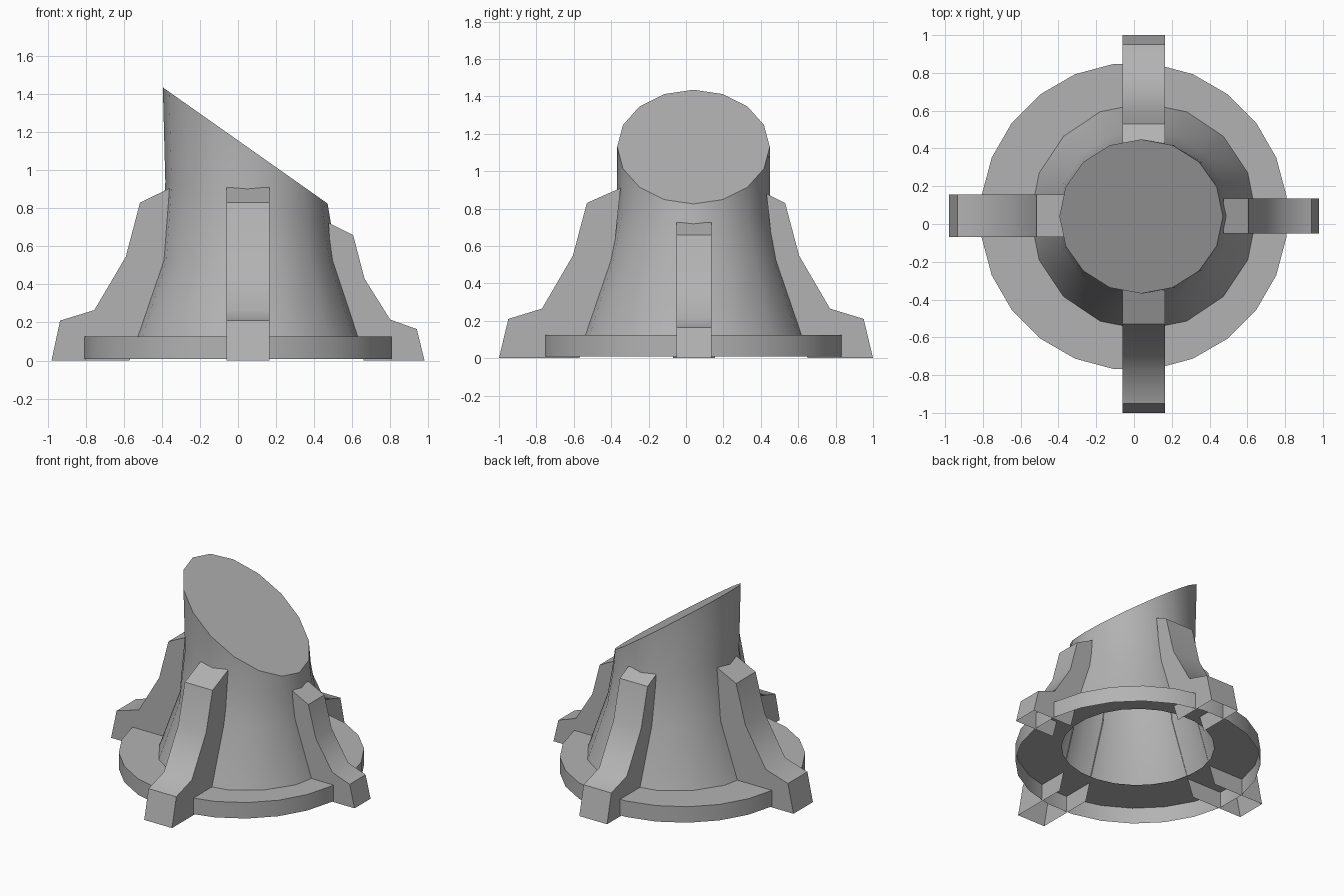
import bpy, bmesh
from math import cos, sin, pi, radians

if "Cube" in bpy.data.objects:
    bpy.data.objects.remove(bpy.data.objects["Cube"])

CY = 0.04  # shared y centre of ring and trunk

# Mid-grey for every part
grey = bpy.data.materials.new("grey")
grey.diffuse_color = (0.45, 0.45, 0.45, 1)
grey.use_nodes = True
grey.node_tree.nodes["Principled BSDF"].inputs["Base Color"].default_value = grey.diffuse_color


def finish(name, bm, angle):
    me = bpy.data.meshes.new(name)
    bm.to_mesh(me)
    bm.free()
    me.materials.append(grey)
    ob = bpy.data.objects.new(name, me)
    bpy.context.collection.objects.link(ob)
    bpy.ops.object.select_all(action='DESELECT')
    ob.select_set(True)
    bpy.context.view_layer.objects.active = ob
    bpy.ops.object.shade_smooth_by_angle(angle=radians(angle))
    return ob


def loop(bm, n, cx, rx, ry, z, slope=0.0, turn=0.0):
    """Ring of n vertices; slope tilts it along x."""
    out = []
    for i in range(n):
        a = 2 * pi * i / n + turn
        x = rx * cos(a)
        out.append(bm.verts.new((cx + x, CY + ry * sin(a), z - slope * x)))
    return out


def bridge(bm, low, high):
    n = len(low)
    for i in range(n):
        j = (i + 1) % n
        bm.faces.new((low[i], low[j], high[j], high[i]))


# Base ring: outer wall and top flange, open underneath
bm = bmesh.new()
rings = [loop(bm, 24, 0, r, r, z, turn=pi / 24)
         for r, z in ((0.815, 0.008), (0.815, 0.125), (0.507, 0.125))]
for a, b in zip(rings, rings[1:]):
    bridge(bm, a, b)
finish("base_ring", bm, 40)

# Flared trunk with a slanted cut
bm = bmesh.new()
rings = [loop(bm, 16, *p) for p in (
    (0.05, 0.598, 0.60, 0.125),
    (0.052, 0.463, 0.463, 0.525),
    (0.053, 0.435, 0.408, 0.83, 0.25),
    (0.038, 0.433, 0.408, 1.13, 0.705))]
for a, b in zip(rings, rings[1:]):
    bridge(bm, a, b)
bm.faces.new(rings[-1])
finish("trunk", bm, 40)


# Root ribs: outer strip with two side walls, open underneath and inside
def rib(name, outer, inner, axis, lo, hi):
    bm = bmesh.new()

    def side(w):
        return [bm.verts.new((u, w, z) if axis == 'x' else (w, u, z))
                for u, z in outer + inner]
    a, b = side(lo), side(hi)
    for i in range(len(outer) - 1):
        bm.faces.new((a[i], a[i + 1], b[i + 1], b[i]))
    bm.faces.new(a[::-1])
    bm.faces.new(b)
    # orient the strip and sides outward
    bmesh.ops.recalc_face_normals(bm, faces=bm.faces[:])
    top = max(bm.faces, key=lambda f: f.calc_center_median().z)
    top.normal_update()
    if top.normal.z < 0:
        bmesh.ops.reverse_faces(bm, faces=bm.faces[:])
    finish(name, bm, 45)


rib("left_rib",
    [(-0.98, 0), (-0.935, 0.21), (-0.755, 0.265), (-0.59, 0.545), (-0.515, 0.83), (-0.35, 0.91)],
    [(-0.385, 0.525), (-0.525, 0.12), (-0.57, 0)], 'x', -0.07, 0.155)
rib("right_rib",
    [(0.98, 0), (0.94, 0.165), (0.80, 0.215), (0.665, 0.43), (0.605, 0.66), (0.475, 0.725)],
    [(0.49, 0.525), (0.63, 0.12), (0.66, 0)], 'x', -0.05, 0.135)
rib("front_rib",
    [(-1, 0), (-0.95, 0.21), (-0.77, 0.265), (-0.605, 0.548), (-0.53, 0.83), (-0.35, 0.91)],
    [(-0.39, 0.525), (-0.53, 0.12), (-0.57, 0)], 'y', -0.06, 0.165)
rib("back_rib",
    [(1, 0), (0.95, 0.21), (0.77, 0.265), (0.605, 0.548), (0.53, 0.83), (0.43, 0.88)],
    [(0.47, 0.525), (0.61, 0.12), (0.65, 0)], 'y', -0.06, 0.165)
